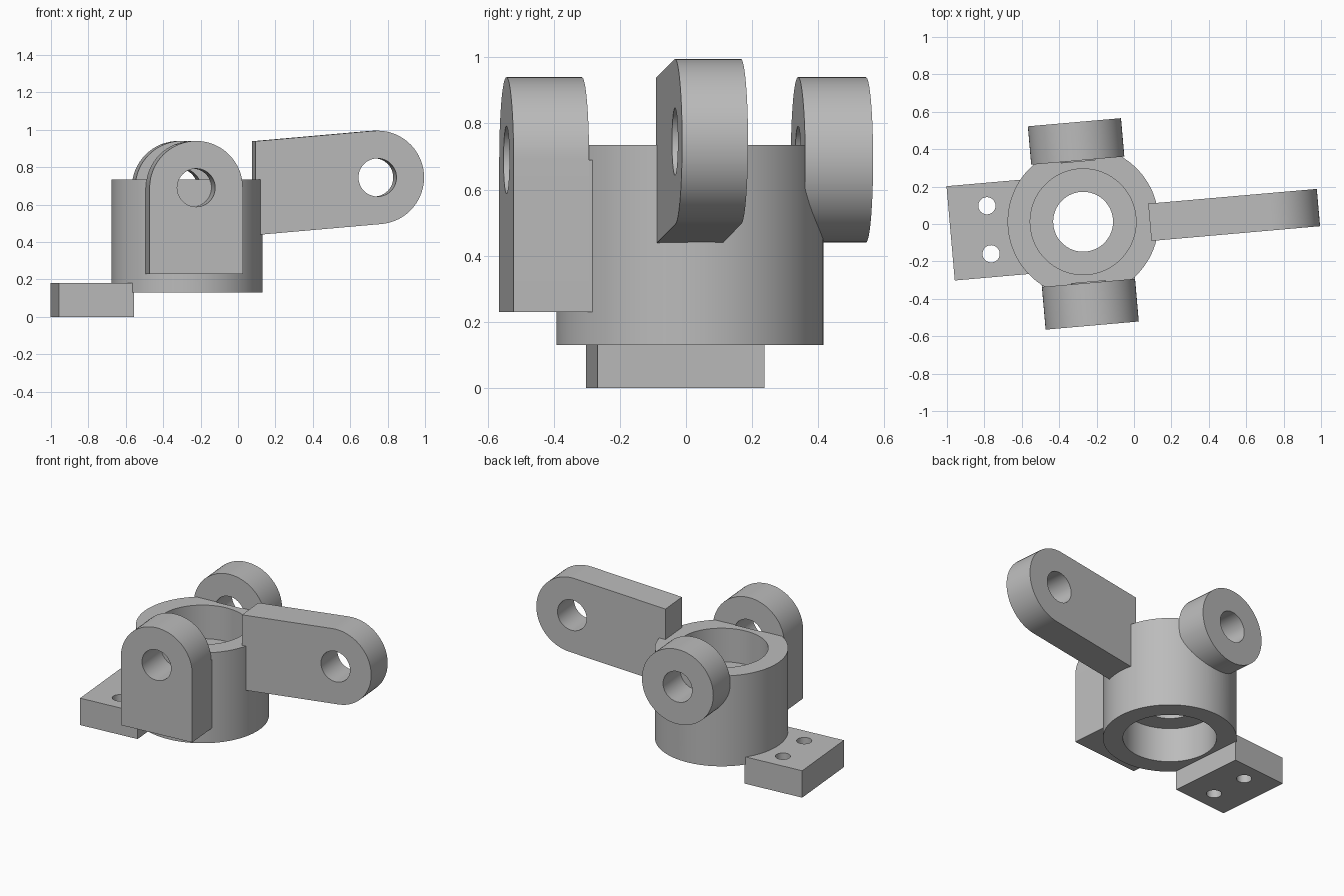
import bpy, bmesh, math
from math import sin, cos, pi, radians
from mathutils import Matrix, Vector

if "Cube" in bpy.data.objects:
    bpy.data.objects.remove(bpy.data.objects["Cube"], do_unlink=True)

# Whole bracket is turned slightly about the vertical axis of its sleeve
TURN = radians(5)
PLACE = Matrix.Translation((-0.272, 0.012, 0)) @ Matrix.Rotation(TURN, 4, "Z")

steel = bpy.data.materials.new("plain grey")
steel.use_nodes = True
GREY = (0.5, 0.5, 0.5, 1)
steel.diffuse_color = GREY
steel.node_tree.nodes["Principled BSDF"].inputs["Base Color"].default_value = GREY


def finish(name, bm):
    bmesh.ops.recalc_face_normals(bm, faces=bm.faces)
    mesh = bpy.data.meshes.new(name)
    bm.to_mesh(mesh)
    bm.free()
    mesh.materials.append(steel)
    ob = bpy.data.objects.new(name, mesh)
    bpy.context.collection.objects.link(ob)
    ob.matrix_world = PLACE
    return ob


def slab(name, outline, v0, v1):
    """Extrude an upright (u, z) outline from depth v0 to v1."""
    bm = bmesh.new()
    face = bm.faces.new([bm.verts.new((u, v0, z)) for u, z in outline])
    grown = bmesh.ops.extrude_face_region(bm, geom=[face])["geom"]
    verts = [g for g in grown if isinstance(g, bmesh.types.BMVert)]
    bmesh.ops.translate(bm, verts=verts, vec=(0, v1 - v0, 0))
    return finish(name, bm)


def arc(u, z, r, a0, a1, n=32):
    return [(u + r * cos(a0 + (a1 - a0) * i / n), z + r * sin(a0 + (a1 - a0) * i / n))
            for i in range(n + 1)]


def box(u0, u1, z0, z1):
    return [(u0, z0), (u1, z0), (u1, z1), (u0, z1)]


def pin(start, end, r):
    """Round cutter between two points."""
    a, b = Vector(start), Vector(end)
    bm = bmesh.new()
    bmesh.ops.create_cone(bm, cap_ends=True, segments=48, radius1=r, radius2=r,
                          depth=(b - a).length)
    turn = (b - a).to_track_quat("Z", "Y").to_matrix().to_4x4()
    bmesh.ops.transform(bm, matrix=Matrix.Translation((a + b) / 2) @ turn, verts=bm.verts)
    ob = finish("hole_cutter", bm)
    ob.hide_render = True
    return ob


def drill(ob, cutters):
    bpy.context.view_layer.objects.active = ob
    for c in cutters:
        m = ob.modifiers.new("hole", "BOOLEAN")
        m.operation, m.solver, m.object = "DIFFERENCE", "EXACT", c
        bpy.ops.object.modifier_apply(modifier=m.name)


# Sleeve: closed wall section with an inner ledge, revolved
section = [(0.404, 0.13), (0.404, 0.735), (0.283, 0.735), (0.283, 0.51),
           (0.16, 0.51), (0.16, 0.36), (0.283, 0.36), (0.283, 0.13)]
bm = bmesh.new()
ring = [bm.verts.new((r, 0, z)) for r, z in section]
edges = [bm.edges.new((ring[i], ring[i - 1])) for i in range(len(ring))]
bmesh.ops.spin(bm, geom=ring + edges, cent=(0, 0, 0), axis=(0, 0, 1),
               angle=2 * pi, steps=96, use_merge=True)
bmesh.ops.remove_doubles(bm, verts=bm.verts, dist=1e-4)
sleeve = finish("sleeve", bm)

# Lugs: arched one in front with a web to the sleeve, round one behind
LUG_Z, LUG_R, INNER = 0.69, 0.25, 0.328
front_lug = slab("front_lug", [(-LUG_R, 0.23), (LUG_R, 0.23)] + arc(0, LUG_Z, LUG_R, 0, pi),
                 -0.557, -INNER)
front_web = slab("front_lug_web", box(-LUG_R, LUG_R, 0.23, LUG_Z), -INNER, -0.3)
back_lug = slab("back_lug", arc(0, LUG_Z, LUG_R, 0, 2 * pi, 64)[:-1], INNER, 0.534)

# Arm: long tilted tongue with a rounded end
TILT, ARM_U, ARM_Z, ROOT = radians(5), 1.01, 0.745, 0.355
end = arc(ARM_U, ARM_Z, LUG_R, TILT - pi / 2, TILT + pi / 2)


def root_point(p):
    return (ROOT, p[1] - (p[0] - ROOT) * math.tan(TILT))


arm = slab("arm", [root_point(end[0])] + end + [root_point(end[-1])], -0.134, 0.066)

# Mounting foot
foot = slab("mounting_foot", box(-0.711, -0.308, 0, 0.18), -0.253, 0.253)

# Holes
front_pin = pin((0, -0.7, LUG_Z), (0, -0.324, LUG_Z), 0.102)
back_pin = pin((0, 0.7, LUG_Z), (0, 0.324, LUG_Z), 0.102)
arm_pin = pin((ARM_U, -0.4, ARM_Z), (ARM_U, 0.4, ARM_Z), 0.102)
foot_pins = [pin((-0.505, v, -0.1), (-0.505, v, 0.3), 0.046) for v in (-0.128, 0.13)]
bpy.context.view_layer.update()

drill(sleeve, [front_pin, back_pin])
drill(front_lug, [front_pin])
drill(front_web, [front_pin])
drill(back_lug, [back_pin])
drill(arm, [arm_pin])
drill(foot, foot_pins)
for c in [front_pin, back_pin, arm_pin] + foot_pins:
    bpy.data.objects.remove(c, do_unlink=True)

# Smooth round walls, crisp edges
bpy.ops.object.select_all(action="DESELECT")
for ob in (sleeve, front_lug, front_web, back_lug, arm, foot):
    ob.select_set(True)
bpy.context.view_layer.objects.active = sleeve
bpy.ops.object.shade_smooth_by_angle(angle=radians(30))
